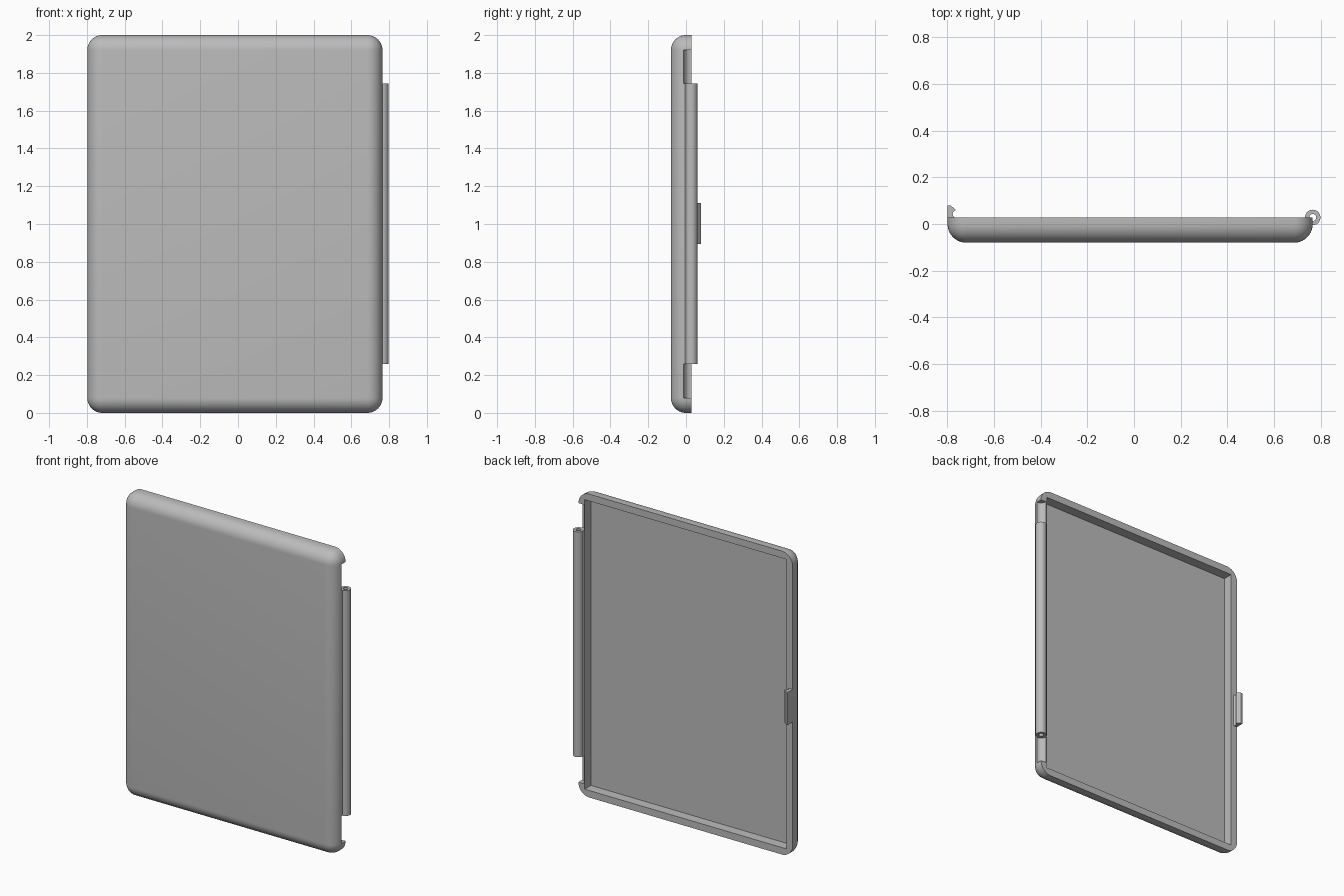
import bpy, bmesh, math
from mathutils import Matrix, Vector

if "Cube" in bpy.data.objects:
    bpy.data.objects.remove(bpy.data.objects["Cube"])

# Overall dimensions
LEFT, RIGHT, HEIGHT = -0.798, 0.765, 2.0
FRONT, BACK = -0.08, 0.028
ROUND, WALL, FLOOR = 0.08, 0.046, -0.037
HINGE_R, PIN_R, GROOVE_R = 0.033, 0.015, 0.04
HINGE_LOW, HINGE_HIGH = 0.26, 1.745

grey = bpy.data.materials.new("plain grey")
grey.use_nodes = True
grey.diffuse_color = (0.5, 0.5, 0.5, 1)
grey.node_tree.nodes["Principled BSDF"].inputs["Base Color"].default_value = (0.5, 0.5, 0.5, 1)


def finish(name, bm):
    bmesh.ops.recalc_face_normals(bm, faces=bm.faces[:])
    mesh = bpy.data.meshes.new(name)
    bm.to_mesh(mesh)
    bm.free()
    mesh.materials.append(grey)
    obj = bpy.data.objects.new(name, mesh)
    bpy.context.collection.objects.link(obj)
    return obj


def box(bm, low, high):
    low, high = Vector(low), Vector(high)
    matrix = Matrix.Translation((low + high) / 2) @ Matrix.Diagonal((*(high - low), 1))
    bmesh.ops.create_cube(bm, size=1, matrix=matrix)


def extrude_profile(name, points, low, high):
    """Closed x-y outline raised from low to high."""
    bm = bmesh.new()
    face = bm.faces.new([bm.verts.new((x, y, low)) for x, y in points])
    top = bmesh.ops.extrude_face_region(bm, geom=[face])["geom"]
    bmesh.ops.translate(bm, vec=(0, 0, high - low),
                        verts=[v for v in top if isinstance(v, bmesh.types.BMVert)])
    return finish(name, bm)


def arc(cx, cy, r, start, end, steps):
    angles = [math.radians(start + (end - start) * i / steps) for i in range(steps + 1)]
    return [(cx + r * math.cos(a), cy + r * math.sin(a)) for a in angles]


def rod(name, radius, low, high):
    return extrude_profile(name, arc(RIGHT, BACK, radius, 0, 360, 40)[:-1], low, high)


def cut(obj, cutter):
    cutter.hide_render = True
    mod = obj.modifiers.new("cut", "BOOLEAN")
    mod.operation, mod.solver, mod.object = "DIFFERENCE", "EXACT", cutter
    bpy.context.view_layer.objects.active = obj
    bpy.ops.object.modifier_apply(modifier=mod.name)
    bpy.data.objects.remove(cutter)


# Shell with rounded corners and front edges
bm = bmesh.new()
box(bm, (LEFT, FRONT, 0), (RIGHT, BACK, HEIGHT))
rounded = [e for e in bm.edges if any(v.co.y < 0 for v in e.verts)]
bmesh.ops.bevel(bm, geom=rounded, offset=ROUND, segments=10, profile=0.5, affect="EDGES")
shell = finish("shell", bm)

# Square-cornered recess in the back
bm = bmesh.new()
box(bm, (LEFT + WALL, FLOOR, WALL), (RIGHT - WALL, BACK + 0.1, HEIGHT - WALL))
cut(shell, finish("recess_cutter", bm))

# Hinge clearance grooves at both ends, and the pin hole
for low, high in ((ROUND, HINGE_LOW), (HINGE_HIGH, HEIGHT - ROUND)):
    cut(shell, rod("groove_cutter", GROOVE_R, low, high))
cut(shell, rod("pin_cutter", PIN_R + 0.004, HINGE_LOW - 0.01, HINGE_HIGH + 0.01))

# Hinge barrel
barrel = rod("hinge_barrel", HINGE_R, HINGE_LOW, HINGE_HIGH)
cut(barrel, rod("bore_cutter", PIN_R, HINGE_LOW - 0.1, HINGE_HIGH + 0.1))

# Snap catch with a hooked inner side
hook = arc(-0.760, 0.043, 0.016, 110, 235, 8)
outline = [(LEFT, BACK - 0.005), (LEFT, 0.08), (-0.785, 0.08), (-0.762, 0.060)]
catch = extrude_profile("snap_catch", outline + hook + [(-0.768, BACK - 0.005)], 0.895, 1.11)

for obj in (shell, barrel, catch):
    bpy.ops.object.select_all(action="DESELECT")
    obj.select_set(True)
    bpy.context.view_layer.objects.active = obj
    bpy.ops.object.shade_smooth_by_angle(angle=math.radians(30))
